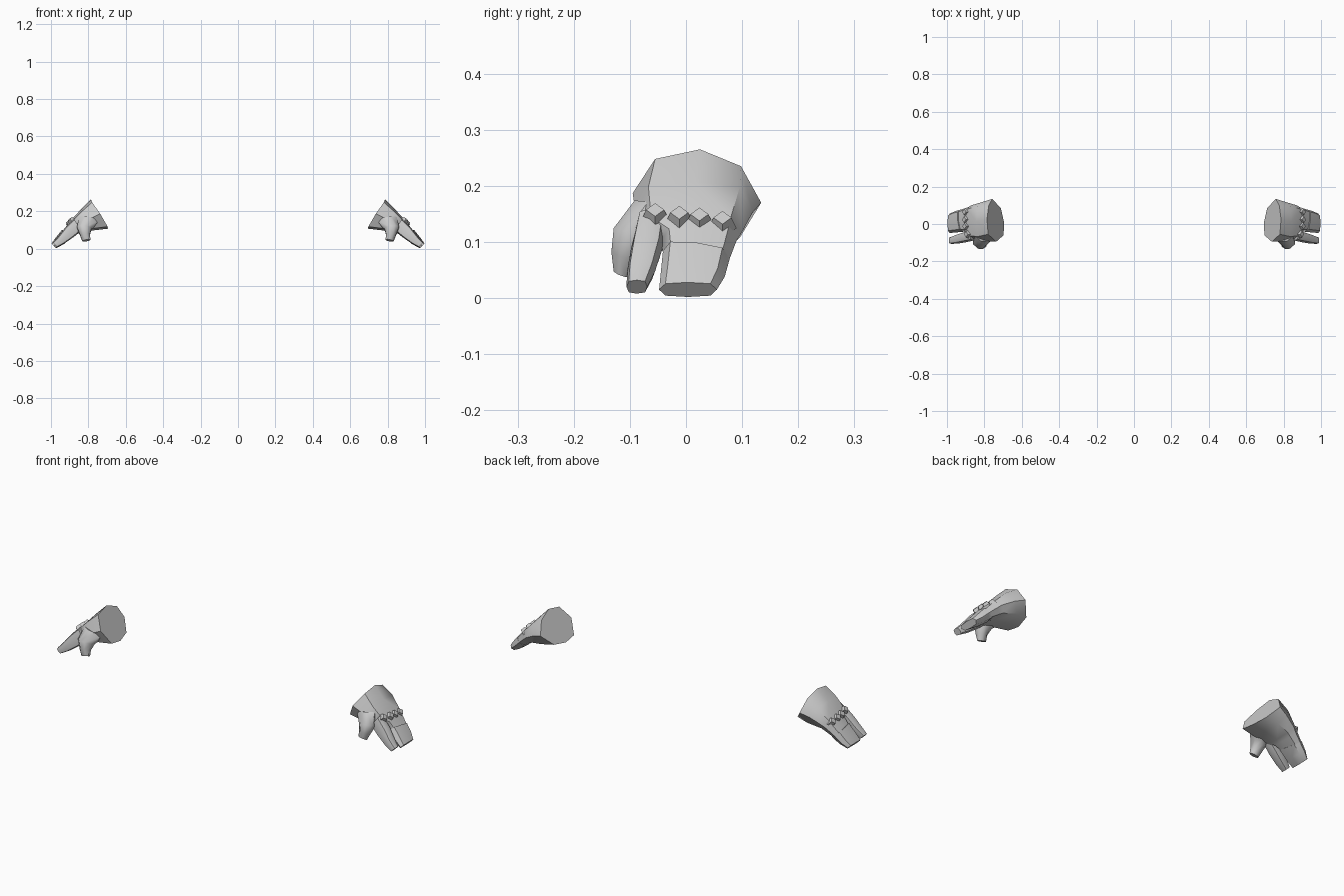
import bpy, bmesh, math
from mathutils import Vector, Matrix

if "Cube" in bpy.data.objects:
    bpy.data.objects.remove(bpy.data.objects["Cube"])


def finish(name, bm, angle):
    bmesh.ops.recalc_face_normals(bm, faces=bm.faces)
    me = bpy.data.meshes.new(name)
    bm.to_mesh(me)
    bm.free()
    ob = bpy.data.objects.new(name, me)
    bpy.context.collection.objects.link(ob)
    bpy.ops.object.select_all(action='DESELECT')
    ob.select_set(True)
    bpy.context.view_layer.objects.active = ob
    if angle:
        bpy.ops.object.shade_smooth_by_angle(angle=math.radians(angle))
    # the other glove is a mirror image
    ob.modifiers.new("mirror", 'MIRROR').use_mirror_merge = False
    return ob


def section(top, bot, y0, y1, skew=0.0):
    """Rounded 8-sided ring between a back-of-hand point and a palm point (x, z)."""
    top, bot = Vector(top), Vector(bot)
    mid, half = (top + bot) / 2, (top - bot) / 2
    along = Vector((half.y, -half.x)).normalized()
    shape = [(0, 1), (.78, .82), (1, 0), (.78, -.82),
             (0, -1), (-.78, -.82), (-1, 0), (-.78, .82)]
    ring = []
    for u, v in shape:
        dy = u * (y1 - y0) / 2
        p = mid + half * v + along * skew * dy
        ring.append((p.x, (y0 + y1) / 2 + dy, p.y))
    return ring


def loft(name, rings, angle=50):
    bm = bmesh.new()
    loops = [[bm.verts.new(p) for p in r] for r in rings]
    n = len(loops[0])
    for a, b in zip(loops, loops[1:]):
        for i in range(n):
            j = (i + 1) % n
            bm.faces.new((a[i], a[j], b[j], b[i]))
    bm.faces.new(loops[0])
    bm.faces.new(loops[-1])
    return finish(name, bm, angle)


# palm with the flared cuff
cuff = [(.786, .025, .265), (.777, .098, .235), (.758, .134, .17), (.712, .085, .118),
        (.695, .01, .107), (.697, -.06, .118), (.737, -.095, .187), (.78, -.055, .248)]
loft("palm", [
    cuff,
    section((.842, .208), (.772, .098), -.09, .119),
    section((.895, .150), (.843, .086), -.082, .100),
    section((.912, .128), (.862, .076), -.045, .090),
    section((.955, .075), (.915, .045), -.037, .074),
])

# three joined fingers with a stepped edge
loft("finger_block", [
    section((.943, .099), (.890, .056), -.041, .078, .15),
    section((.975, .059), (.932, .024), -.045, .069, .08),
    section((.997, .028), (.973, .002), -.048, .055),
])

# separate index finger
loft("index_finger", [
    section((.878, .160), (.835, .098), -.088, -.036),
    section((.925, .112), (.876, .064), -.098, -.042),
    section((.960, .066), (.925, .030), -.105, -.055),
    section((.990, .032), (.966, .008), -.106, -.069),
])

# curled thumb: rings given as centre, half sizes
def thumb_ring(x, y, z, rx, ry, tilt):
    return [(x + rx * math.cos(a), y + ry * math.sin(a),
             z + tilt * rx * math.cos(a) - .35 * ry * math.sin(a))
            for a in (math.tau * (i + .5) / 8 for i in range(8))]

loft("thumb", [
    thumb_ring(.795, -.050, .155, .058, .045, .2),
    thumb_ring(.822, -.092, .110, .042, .040, .1),
    thumb_ring(.818, -.108, .074, .028, .027, -.1),
    thumb_ring(.810, -.115, .044, .023, .015, -.2),
])

# knuckle studs
normal = Vector((.74, 0, .67))
rot = normal.to_track_quat('Z', 'Y').to_matrix().to_4x4()
bm = bmesh.new()
for x, y, z in [(.889, -.055, .148), (.897, -.012, .143),
                (.899, .024, .140), (.898, .065, .134)]:
    bmesh.ops.create_cone(bm, cap_ends=True, segments=4, radius1=.025, radius2=.016,
                          depth=.028, matrix=Matrix.Translation((x, y, z)) @ rot)
finish("knuckle_studs", bm, 0)
